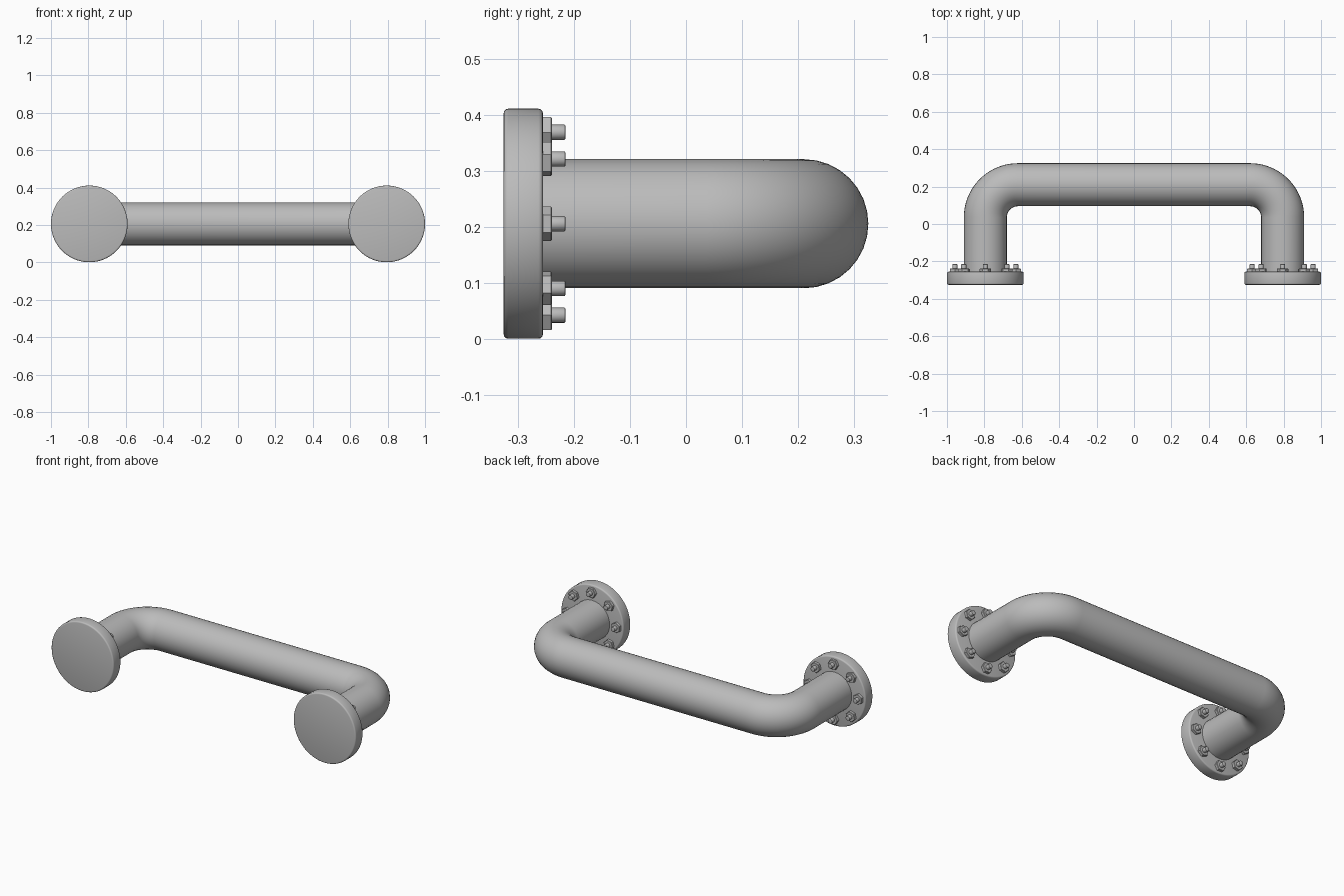
import bpy, bmesh
from math import sin, cos, pi, radians
from mathutils import Vector

cube = bpy.data.objects.get("Cube")
if cube:
    bpy.data.objects.remove(cube, do_unlink=True)

steel = bpy.data.materials.new("grey_steel")
steel.use_nodes = True
GREY = (0.5, 0.5, 0.5, 1)
steel.diffuse_color = GREY
steel.node_tree.nodes["Principled BSDF"].inputs["Base Color"].default_value = GREY

LEG_X, AXIS_Z, PIPE_R = 0.795, 0.206, 0.115
RUN_Y, BEND_R = 0.21, 0.175
FLANGE_R, FRONT_Y, FACE_Y = 0.205, -0.325, -0.255
BOLT_CIRCLE, BOLTS = 0.163, 8


def smooth(obj):
    bpy.ops.object.select_all(action="DESELECT")
    obj.select_set(True)
    bpy.context.view_layer.objects.active = obj
    bpy.ops.object.shade_smooth_by_angle(angle=radians(35))


def turned(name, x, z, sides, profile, phase=0.0):
    """Closed solid turned about the y direction from (radius, y) steps."""
    bm = bmesh.new()
    rings = []
    for r, y in profile:
        angles = [phase + 2 * pi * i / sides for i in range(sides)]
        rings.append([bm.verts.new((x + r * cos(a), y, z + r * sin(a))) for a in angles])
    for low, high in zip(rings, rings[1:]):
        for i in range(sides):
            j = (i + 1) % sides
            bm.faces.new((low[i], low[j], high[j], high[i]))
    bm.faces.new(rings[0])
    bm.faces.new(rings[-1])
    bmesh.ops.recalc_face_normals(bm, faces=bm.faces)
    mesh = bpy.data.meshes.new(name)
    bm.to_mesh(mesh)
    bm.free()
    mesh.materials.append(steel)
    obj = bpy.data.objects.new(name, mesh)
    bpy.context.collection.objects.link(obj)
    smooth(obj)


def rounded(r, y0, y1, b, steps=3):
    """Profile of a disc with rounded rims."""
    arc = [i * pi / 2 / steps for i in range(steps + 1)]
    first = [(r - b + b * sin(a), y0 + b - b * cos(a)) for a in arc]
    return first + [(pr, y0 + y1 - py) for pr, py in reversed(first)]


# Bent pipe: leg, quarter bend, long run, quarter bend, leg
bend = [i * pi / 2 / 20 for i in range(21)]
half = [Vector((LEG_X, FACE_Y - 0.02, AXIS_Z))]
half += [Vector((LEG_X - BEND_R + BEND_R * cos(a),
                 RUN_Y - BEND_R + BEND_R * sin(a), AXIS_Z)) for a in bend]
path = half + [Vector((-p.x, p.y, p.z)) for p in reversed(half)]
curve = bpy.data.curves.new("pipe", "CURVE")
curve.dimensions = "3D"
curve.bevel_depth = PIPE_R
curve.bevel_resolution = 14
curve.use_fill_caps = True
spline = curve.splines.new("POLY")
spline.points.add(len(path) - 1)
for point, co in zip(spline.points, path):
    point.co = (*co, 1)
curve.materials.append(steel)
pipe = bpy.data.objects.new("pipe", curve)
bpy.context.collection.objects.link(pipe)
bpy.ops.object.select_all(action="DESELECT")
pipe.select_set(True)
bpy.context.view_layer.objects.active = pipe
bpy.ops.object.convert(target="MESH")
smooth(bpy.context.view_layer.objects.active)

# Flanges with a ring of nuts and studs on the pipe side
for side, x in (("left", LEG_X), ("right", -LEG_X)):
    turned(side + "_flange", x, AXIS_Z, 64, rounded(FLANGE_R, FRONT_Y, FACE_Y, 0.008))
    for k in range(BOLTS):
        a = 2 * pi * k / BOLTS
        bx, bz = x + BOLT_CIRCLE * cos(a), AXIS_Z + BOLT_CIRCLE * sin(a)
        turned(f"{side}_nut_{k + 1}", bx, bz, 6,
               [(0.031, FACE_Y - 0.005), (0.031, -0.241), (0.029, -0.239)], a + pi / 6)
        turned(f"{side}_stud_{k + 1}", bx, bz, 20,
               rounded(0.0135, FACE_Y, -0.215, 0.002, 2))
